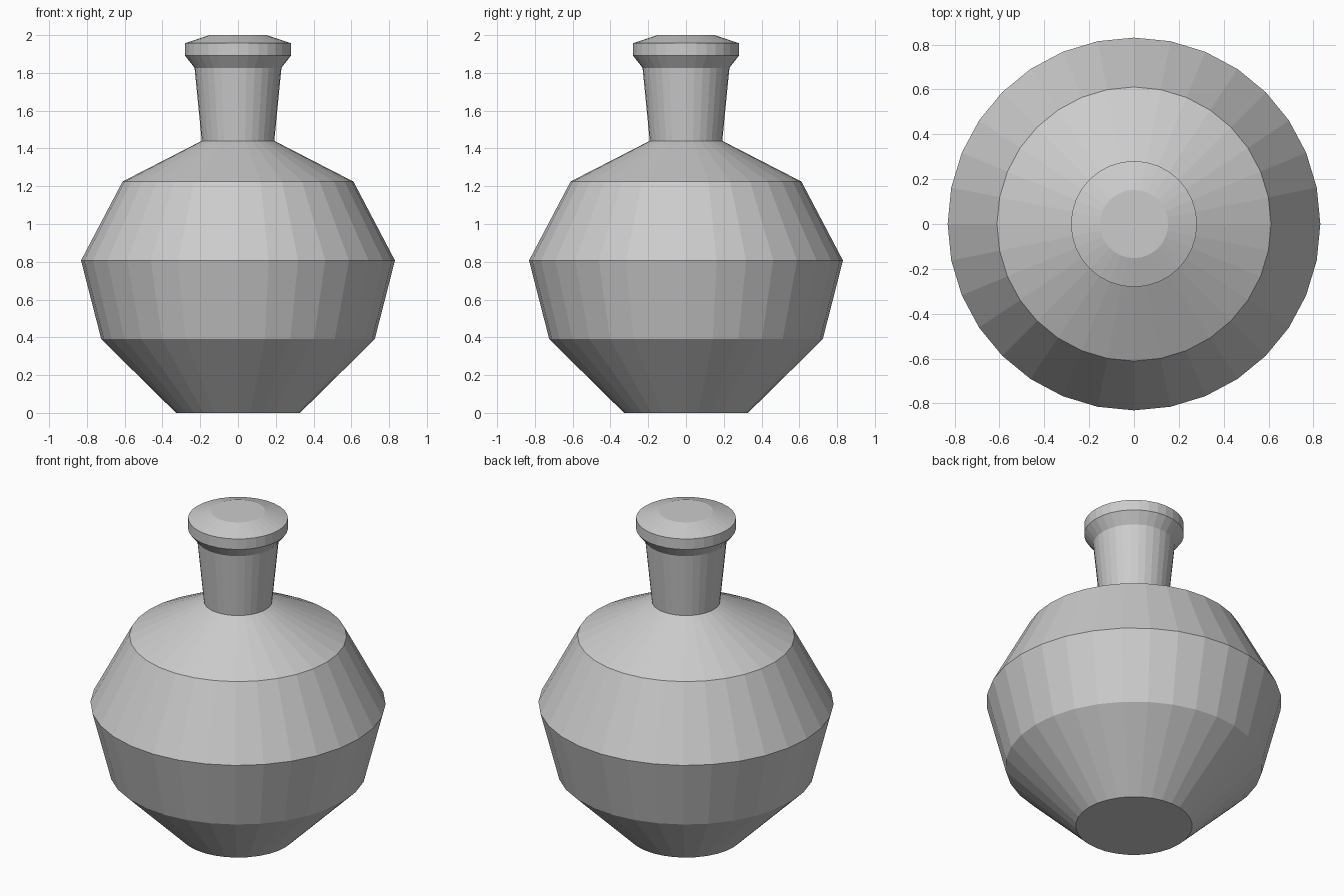
import bpy, bmesh
from math import cos, sin, pi

if "Cube" in bpy.data.objects:
    bpy.data.objects.remove(bpy.data.objects["Cube"])

SIDES = 32


def lathe(name, profile, cap_bottom=False, cap_top=False):
    """Revolve (radius, height) points round z into a flat-shaded part."""
    bm = bmesh.new()
    rings = [[bm.verts.new((r * cos(2 * pi * i / SIDES), r * sin(2 * pi * i / SIDES), z))
              for i in range(SIDES)] for r, z in profile]
    for low, high in zip(rings, rings[1:]):
        for i in range(SIDES):
            j = (i + 1) % SIDES
            bm.faces.new((low[i], low[j], high[j], high[i]))
    if cap_bottom:
        bm.faces.new(rings[0][::-1])
    if cap_top:
        bm.faces.new(rings[-1])
    mesh = bpy.data.meshes.new(name)
    bm.to_mesh(mesh)
    bm.free()
    obj = bpy.data.objects.new(name, mesh)
    bpy.context.collection.objects.link(obj)
    return obj


neck_base, neck_top = (0.192, 1.44), (0.23, 1.827)

# Bulbous body with flat base
lathe("flask_body", [(0.328, 0), (0.724, 0.39), (0.831, 0.807), (0.611, 1.225), neck_base],
      cap_bottom=True)

# Flaring neck
lathe("flask_neck", [neck_base, neck_top])

# Flared rim with bevelled, flat closed top
lathe("flask_rim", [neck_top, (0.281, 1.892), (0.281, 1.957), (0.152, 2.0)], cap_top=True)
